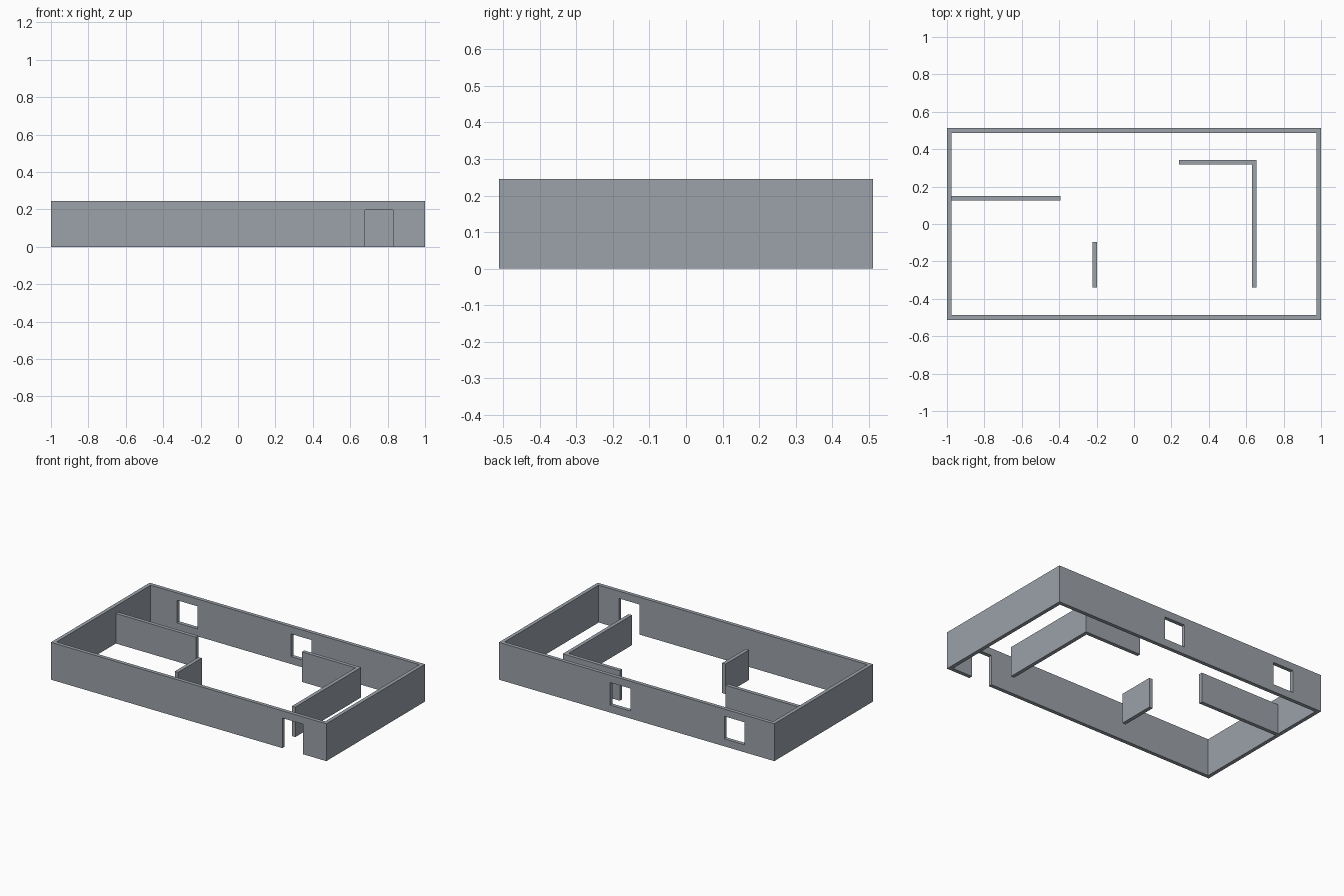
import bpy
import bmesh

if "Cube" in bpy.data.objects:
    bpy.data.objects.remove(bpy.data.objects["Cube"])

HALF_X, HALF_Y = 1.0, 0.512   # outer footprint
HEIGHT = 0.245                # outer walls
OPEN_TOP = 0.197              # door and window heads, inner wall height
SILL = 0.049
T = 0.0245                    # wall thickness

wall_mat = bpy.data.materials.new("blue grey wall")
wall_mat.diffuse_color = (0.33, 0.36, 0.40, 1)
wall_mat.use_nodes = True
wall_mat.node_tree.nodes["Principled BSDF"].inputs["Base Color"].default_value = wall_mat.diffuse_color


def prism(name, outline, z0, z1):
    """Extrude a floor-plan outline between two heights."""
    bm = bmesh.new()
    face = bm.faces.new([bm.verts.new((x, y, z0)) for x, y in outline])
    top = bmesh.ops.extrude_face_region(bm, geom=[face])["geom"]
    bmesh.ops.translate(bm, vec=(0, 0, z1 - z0),
                        verts=[v for v in top if isinstance(v, bmesh.types.BMVert)])
    bmesh.ops.recalc_face_normals(bm, faces=bm.faces)
    mesh = bpy.data.meshes.new(name)
    bm.to_mesh(mesh)
    bm.free()
    mesh.materials.append(wall_mat)
    obj = bpy.data.objects.new(name, mesh)
    bpy.context.collection.objects.link(obj)
    return obj


def box(name, x0, x1, y0, y1, z0, z1):
    return prism(name, [(x0, y0), (x1, y0), (x1, y1), (x0, y1)], z0, z1)


def cut(target, cutter):
    cutter.hide_render = True
    cutter.hide_viewport = True
    mod = target.modifiers.new(cutter.name, 'BOOLEAN')
    mod.operation = 'DIFFERENCE'
    mod.solver = 'EXACT'
    mod.object = cutter


# Outer walls: a block hollowed into an open ring
outer = box("outer_walls", -HALF_X, HALF_X, -HALF_Y, HALF_Y, 0, HEIGHT)
cut(outer, box("room_cutter", -HALF_X + T, HALF_X - T,
               -HALF_Y + T, HALF_Y - T, -0.1, HEIGHT + 0.1))

# Doorway in the front wall
cut(outer, box("door_cutter", 0.68, 0.829, -HALF_Y - 0.05, -HALF_Y + 0.07, -0.1, OPEN_TOP))

# Two square windows in the back wall
for i, x in enumerate((-0.785, 0.044)):
    cut(outer, box(f"window_cutter_{i + 1}", x, x + 0.148,
                   HALF_Y - 0.07, HALF_Y + 0.05, SILL, OPEN_TOP))

# Straight inner partitions
box("left_partition", -HALF_X + T, -0.393, 0.126, 0.126 + T, 0, OPEN_TOP)
box("middle_partition", -0.221, -0.221 + T, -0.34, -0.095, 0, OPEN_TOP)

# L-shaped inner partition
x1, y1 = 0.655, 0.343
prism("corner_partition",
      [(x1, -0.34), (x1, y1), (0.241, y1), (0.241, y1 - T),
       (x1 - T, y1 - T), (x1 - T, -0.34)], 0, OPEN_TOP)
